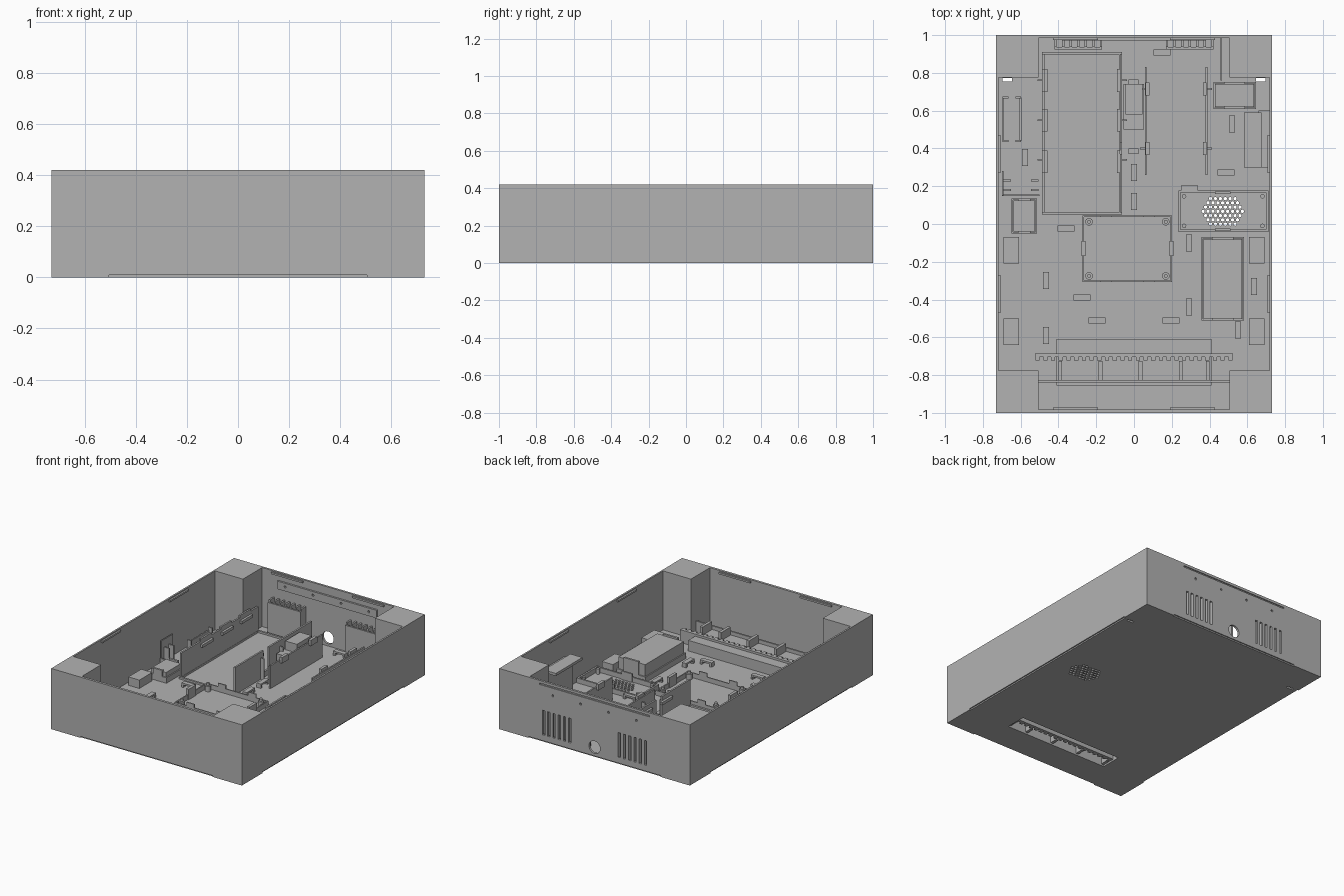
import bpy, bmesh, math
from mathutils import Matrix

grey = bpy.data.materials.new("plain grey")
grey.diffuse_color = (0.448, 0.448, 0.448, 1)


def add_box(bm, b):
    x0, x1, y0, y1, z0, z1 = b
    m = Matrix.Translation(((x0 + x1) / 2, (y0 + y1) / 2, (z0 + z1) / 2)) @ Matrix.Diagonal((x1 - x0, y1 - y0, z1 - z0, 1))
    bmesh.ops.create_cube(bm, size=1, matrix=m)


def add_cyl(bm, x, y, z, r, h, along_y=False, n=12):
    m = Matrix.Translation((x, y, z))
    if along_y:
        m = m @ Matrix.Rotation(math.pi / 2, 4, 'X')
    bmesh.ops.create_cone(bm, cap_ends=True, segments=n, radius1=r, radius2=r, depth=h, matrix=m)


def finish(name, bm):
    me = bpy.data.meshes.new(name)
    bm.to_mesh(me)
    bm.free()
    me.materials.append(grey)
    ob = bpy.data.objects.new(name, me)
    bpy.context.collection.objects.link(ob)
    return ob


def boxes(name, *parts):
    bm = bmesh.new()
    for p in parts:
        add_box(bm, p)
    return finish(name, bm)


def frame(x0, x1, y0, y1, z1, t=0.01, z0=0.01):
    """Four walls around a rectangle."""
    return [(x0, x1, y0, y0 + t, z0, z1), (x0, x1, y1 - t, y1, z0, z1),
            (x0, x0 + t, y0 + t, y1 - t, z0, z1), (x1 - t, x1, y0 + t, y1 - t, z0, z1)]


def cut(ob, cutter):
    cutter.hide_render = True
    cutter.hide_viewport = True
    cutter.display_type = 'WIRE'
    m = ob.modifiers.new("cut", 'BOOLEAN')
    m.operation = 'DIFFERENCE'
    m.solver = 'EXACT'
    m.object = cutter


W, H, F = 0.73, 0.42, 0.012   # half width, height, floor top
CX, CY = 0.505, 0.775         # inner faces of the corner blocks

# Floor, with speaker grille, slots and compartment opening
floor = boxes("floor", (-0.722, 0.722, -0.992, 0.992, 0, F))
bm = bmesh.new()
for row in range(-3, 4):
    for col in range(-5, 6):
        x, y = (col + (row % 2) / 2) * 0.026, row * 0.0225
        if abs(x) + abs(y) * 0.577 < 0.118:
            add_cyl(bm, 0.47 + x, 0.067 + y, 0, 0.0095, 0.1, n=6)
for s in (-1, 1):
    add_box(bm, (s * 0.67 - 0.025, s * 0.67 + 0.025, 0.755, 0.772, -0.05, 0.05))
add_box(bm, (-0.4, 0.4, -0.78, -0.635, -0.05, 0.075))
floor_cutter = finish("floor_cutter", bm)
cut(floor, floor_cutter)

# Outer shell: four corner blocks and thin walls, raised over a shadow gap
for sx in (-1, 1):
    for sy in (-1, 1):
        xs, ys = sorted((sx * CX, sx * W)), sorted((sy * CY, sy))
        boxes("corner_block", (*xs, *ys, 0, H))
    boxes("side_wall", (*sorted((sx * 0.718, sx * W)), -CY, CY, 0.009, H))
boxes("front_wall", (-CX, CX, -1, -0.983, 0.009, H))
back = boxes("back_wall", (-CX, CX, 0.985, 1, 0.009, H))

# Back wall vents, cable hole, screw holes and rim slot
bm = bmesh.new()
for s in (-1, 1):
    for i in range(6):
        x = s * (0.19 + i * 0.04)
        add_box(bm, (x - 0.009, x + 0.009, 0.95, 1.05, 0.05, 0.22))
    for x in (0.107, 0.32):
        add_cyl(bm, s * x, 1, 0.34, 0.008, 0.2, True, 8)
add_cyl(bm, 0, 1, 0.07, 0.043, 0.1, True, 24)
add_box(bm, (-0.42, 0.42, 0.993, 1.05, 0.392, 0.402))
back_cutter = finish("back_cutter", bm)
cut(back, back_cutter)
plate = boxes("back_inner_plate", (-0.38, 0.38, 0.972, 0.985, 0.31, 0.365))
cut(plate, back_cutter)

# Rim catches and vent baffles
rim = []
for s in (-1, 1):
    for c in (-0.37, 0.37):
        rim.append((*sorted((s * 0.706, s * 0.72)), c - 0.1, c + 0.1, 0.4, 0.412))
    c = s * 0.31
    rim += [(c - 0.12, c + 0.12, 0.973, 0.986, 0.4, 0.412), (c - 0.12, c + 0.12, -0.984, -0.971, 0.4, 0.412)]
boxes("rim_catches", *rim)
for s in (-1, 1):
    parts = [(s * 0.295 - 0.125, s * 0.295 + 0.125, 0.925, 0.937, F, 0.225)]
    for i in range(7):
        x = s * (0.175 + i * 0.04)
        parts.append((x - 0.006, x + 0.006, 0.937, 0.985, F, 0.24))
    boxes("vent_baffle", *parts)
boxes("back_divider", (0.458, 0.466, 0.76, 0.985, F, 0.1))

# Main tray with tall notched walls
boxes("tray_rim", *frame(-0.487, -0.063, 0.05, 0.91, 0.025, 0.014))
boxes("tray_left_wall", (-0.487, -0.475, 0.06, 0.9, F, 0.19),
      *[(-0.487, -0.475, y - 0.06, y + 0.06, 0.19, 0.205) for y in (0.33, 0.55, 0.76)])
boxes("tray_right_wall", (-0.075, -0.063, 0.06, 0.37, F, 0.2), (-0.075, -0.063, 0.43, 0.9, F, 0.2),
      (-0.075, -0.063, 0.37, 0.43, F, 0.05))
boxes("tray_clips", *[(x - 0.008, x + 0.008, y - 0.06, y + 0.06, 0.15, 0.17)
                      for x in (-0.467, -0.083) for y in (0.33, 0.55, 0.76)])
boxes("tray_buttresses", *[(x, x + 0.025, y - 0.004, y + 0.004, F, 0.16)
                           for x in (-0.51, -0.063) for y in (0.34, 0.55, 0.76)])

# Second bay: two parallel guides with clips
for x, s in ((0.062, 1), (0.384, -1)):
    parts = [(x - 0.005, x + 0.005, 0.26, 0.83, F, 0.17)]
    for y in (0.4, 0.715):
        parts += [(*sorted((x, x + s * 0.02)), y - 0.035, y + 0.035, 0.15, 0.19),
                  (*sorted((x, x - s * 0.03)), y - 0.005, y + 0.005, F, 0.14)]
    boxes("bay_guide", *parts)

# Connector block between the bays
boxes("connector_block", (-0.055, 0.052, 0.5, 0.74, F, 0.13), (-0.045, 0.045, 0.58, 0.74, 0.13, 0.19),
      (-0.03, 0.025, 0.74, 0.765, F, 0.15), (-0.03, 0.025, 0.37, 0.4, F, 0.1))

# Circuit board frame with fence, clips and standoffs
bx0, bx1, by0, by1 = -0.272, 0.202, -0.308, 0.045
boxes("board_frame", *frame(bx0, bx1, by0, by1, 0.045, 0.008),
      *[(x - 0.01, x + 0.01, -0.17, -0.09, F, 0.085) for x in (bx0 + 0.004, bx1 - 0.004)],
      *[(x - 0.03, x + 0.03, y, y + 0.008, F, 0.07) for x in (-0.15, 0.08) for y in (by0, by1 - 0.008)])
bm = bmesh.new()
for x in (-0.238, 0.168):
    for y in (-0.275, 0.012):
        add_cyl(bm, x, y, 0.03, 0.02, 0.04, n=16)
        add_cyl(bm, x, y, 0.052, 0.01, 0.03, n=12)
finish("board_standoffs", bm)

# Speaker frame around the grille
boxes("speaker_frame", *frame(0.235, 0.712, -0.042, 0.178, 0.045, 0.012),
      (0.43, 0.51, -0.036, -0.024, F, 0.07), (0.43, 0.51, 0.16, 0.172, F, 0.07))
bm = bmesh.new()
for x in (0.265, 0.68):
    for y in (-0.01, 0.147):
        add_cyl(bm, x, y, 0.03, 0.012, 0.04)
finish("speaker_posts", bm)


# Module boxes, each with a base skirt and a pair of end clips
def module(name, x0, x1, y0, y1, z):
    c = (x0 + x1) / 2
    w = (x1 - x0) * 0.25
    boxes(name, (x0 + 0.01, x1 - 0.01, y0 + 0.01, y1 - 0.01, F, z), *frame(x0, x1, y0, y1, 0.05, 0.008),
          (c - w, c + w, y0, y0 + 0.014, F, z + 0.012), (c - w, c + w, y1 - 0.014, y1, F, z + 0.012))


module("power_module", 0.358, 0.582, -0.512, -0.07, 0.13)
module("side_module", -0.648, -0.513, -0.05, 0.135, 0.08)
module("back_module", 0.42, 0.645, 0.61, 0.752, 0.12)

# Raised side shelf
boxes("side_shelf", (0.583, 0.675, 0.3, 0.59, 0.25, 0.268), (0.66, 0.718, 0.3, 0.6, 0.225, 0.24),
      (0.655, 0.67, 0.3, 0.59, F, 0.25))

# Left side bracket and socket holder
boxes("side_bracket", (-0.7, -0.692, 0.15, 0.28, F, 0.18), (-0.7, -0.5, 0.147, 0.157, F, 0.06),
      *[(x - 0.02, x + 0.02, y - 0.005, y + 0.005, F, 0.13) for x in (-0.67, -0.525) for y in (0.18, 0.23)])
boxes("socket_holder", (-0.697, -0.688, 0.44, 0.67, F, 0.06), (-0.605, -0.596, 0.44, 0.67, F, 0.06),
      *[(x - 0.015, x + 0.015, y - 0.005, y + 0.005, F, 0.08) for x in (-0.68, -0.612) for y in (0.44, 0.67)])

# Four support pads
for s in (-1, 1):
    for y in (-0.14, -0.57):
        boxes("support_pad", (s * 0.65 - 0.042, s * 0.65 + 0.042, y - 0.07, y + 0.07, F, 0.07))

# Cable bridges over the floor
along_x = [(-0.36, -0.025), (-0.275, -0.39), (-0.195, -0.51), (0.195, -0.51),
           (0.487, 0.272), (0.148, 0.907), (0.295, 0.187)]
along_y = [(-0.465, -0.3), (-0.465, -0.59), (0.292, -0.1), (0.292, -0.44), (0.635, -0.33),
           (0.55, -0.56), (0, 0.272), (0, 0.118), (0.52, 0.53), (-0.577, 0.352)]
for pts, a, b in ((along_x, 0.045, 0.016), (along_y, 0.016, 0.045)):
    for x, y in pts:
        parts = [(x - a, x + a, y - b, y + b, 0.03, 0.042)]
        for s in (-1, 1):
            if a > b:
                parts.append((*sorted((x + s * a, x + s * (a - 0.015))), y - b, y + b, F, 0.03))
            else:
                parts.append((x - a, x + a, *sorted((y + s * b, y + s * (b - 0.015))), F, 0.03))
        boxes("cable_bridge", *parts)

# Front compartment housing, comb and ribs
housing = boxes("front_housing", (-0.41, 0.41, -0.855, -0.61, F - 0.002, 0.085))
cut(housing, floor_cutter)
comb = [(-0.525, 0.525, -0.705, -0.685, F, 0.1)]
for i in range(26):
    x = -0.51 + i * 0.0408
    comb.append((x - 0.011, x + 0.011, -0.722, -0.705, F, 0.1))
boxes("front_comb", *comb)
boxes("front_beam", (-0.505, 0.505, -0.84, -0.828, F, 0.11))
boxes("front_ribs", *[(x - 0.01, x + 0.01, -0.828, -0.725, F, 0.14) for x in (-0.39, -0.177, 0.035, 0.248, 0.39)])
